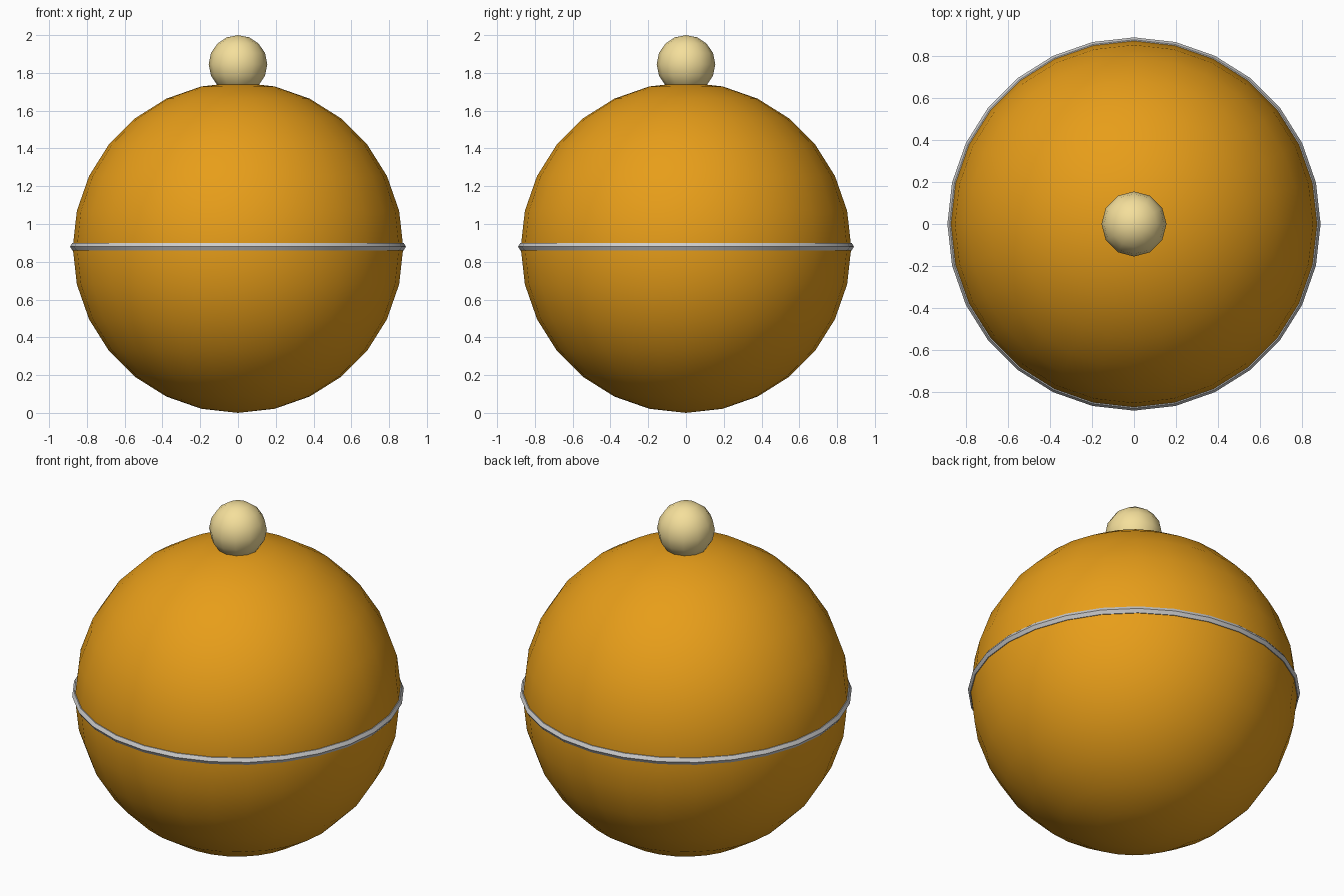
import bpy
from math import radians

if "Cube" in bpy.data.objects:
    bpy.data.objects.remove(bpy.data.objects["Cube"])


def finish(name, color=None):
    """Name the active object, smooth it and colour it."""
    ob = bpy.context.object
    ob.name = name
    bpy.ops.object.shade_smooth_by_angle(angle=radians(40))
    if color:
        mat = bpy.data.materials.new(name + "_colour")
        mat.diffuse_color = (*color, 1)
        mat.use_nodes = True
        mat.node_tree.nodes["Principled BSDF"].inputs["Base Color"].default_value = mat.diffuse_color
        ob.data.materials.append(mat)
    return ob


R = 0.875

# large round body
bpy.ops.mesh.primitive_uv_sphere_add(segments=28, ring_count=14, radius=R,
                                     location=(0, 0, R))
finish("body", (0.80, 0.34, 0.01))

# thin band around the middle
bpy.ops.mesh.primitive_torus_add(major_segments=28, minor_segments=6,
                                 major_radius=0.866, minor_radius=0.023,
                                 location=(0, 0, R + 0.005))
finish("seam_band")

# small knob on top
bpy.ops.mesh.primitive_uv_sphere_add(segments=12, ring_count=8, radius=0.155,
                                     location=(0, 0, 1.845))
knob = finish("top_knob", (0.91, 0.74, 0.33))
knob.data.shade_smooth()
